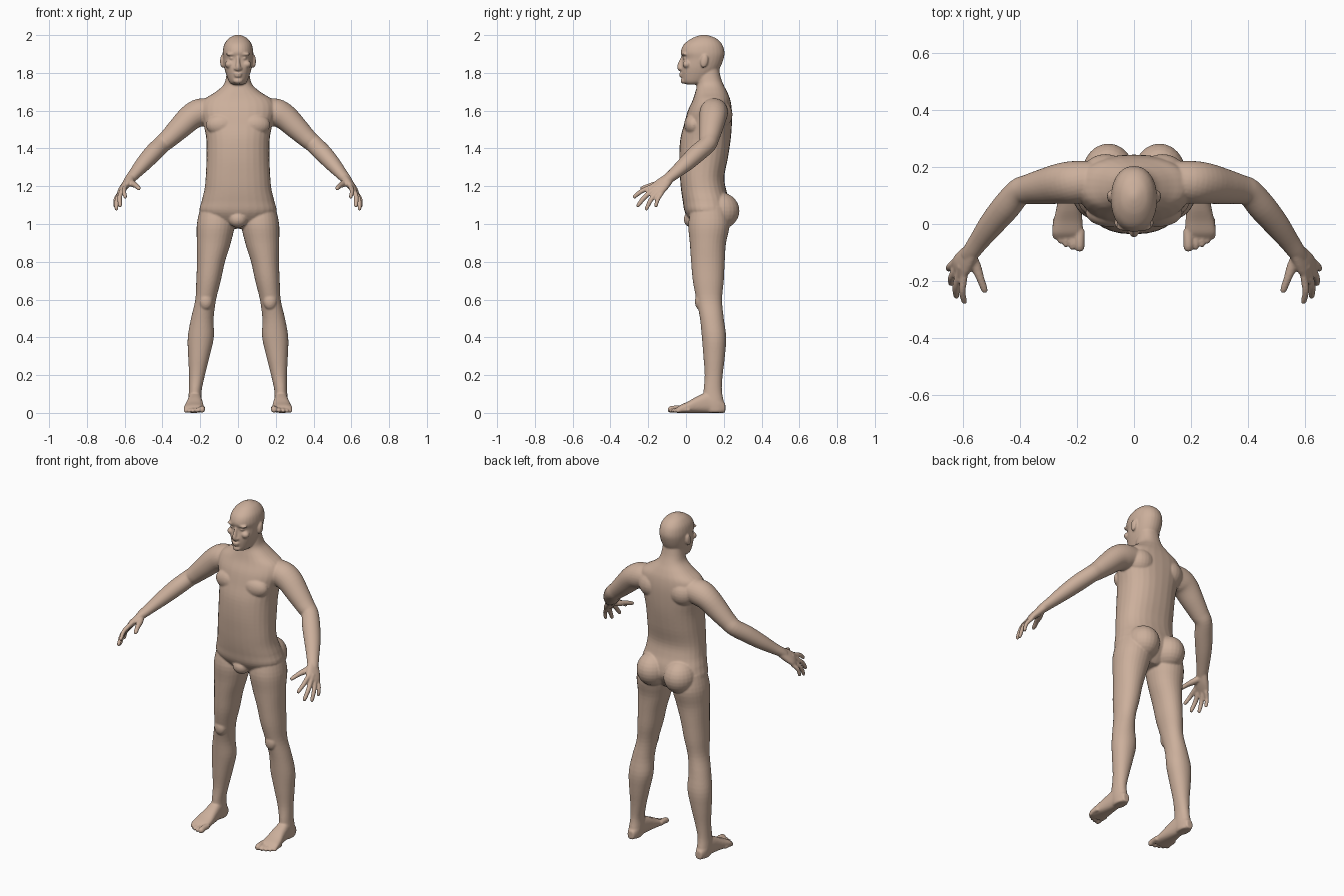
import bpy, bmesh, math
from mathutils import Vector, Matrix

bm = bmesh.new()
SIDES = 28


def smooth_rows(rows, k=4):
    """Catmull-Rom interpolation of section rows."""
    out = []
    n = len(rows)
    for i in range(n - 1):
        a, b, c, d = (rows[max(0, min(n - 1, i + j))] for j in (-1, 0, 1, 2))
        for s in range(k):
            t = s / k
            out.append([0.5 * (2 * q + (r - p) * t + (2 * p - 5 * q + 4 * r - w) * t * t
                               + (3 * q - p - 3 * r + w) * t ** 3) for p, q, r, w in zip(a, b, c, d)])
    out.append(list(rows[-1]))
    return out


def skin(rings, exponent=2.0, both=False):
    """Closed skin over rings of (centre, u axis, v axis)."""
    for sx in ((1, -1) if both else (1,)):
        loops = []
        for c, u, v in rings:
            loop = []
            for i in range(SIDES):
                a = 2 * math.pi * i / SIDES
                ca, sa = math.cos(a), math.sin(a)
                p = (c + u * math.copysign(abs(ca) ** (2 / exponent), ca)
                     + v * math.copysign(abs(sa) ** (2 / exponent), sa))
                loop.append(bm.verts.new((p.x * sx, p.y, p.z)))
            loops.append(loop)
        for a, b in zip(loops, loops[1:]):
            for i in range(SIDES):
                j = (i + 1) % SIDES
                bm.faces.new((a[i], a[j], b[j], b[i]))
        bm.faces.new(loops[0])
        bm.faces.new(loops[-1])


def upright(rows, exponent=2.0, both=False):
    """Rows: z, centre x, half width, front y, back y."""
    skin([(Vector((cx, (f + b) / 2, z)), Vector((rx, 0, 0)), Vector((0, (b - f) / 2, 0)))
          for z, cx, rx, f, b in smooth_rows(rows)], exponent, both)


def limb(rows, ref, exponent=2.0, both=True):
    """Rows: x, y, z, radius along ref, radius across."""
    rows = smooth_rows(rows)
    pts = [Vector(r[:3]) for r in rows]
    rings = []
    for i, r in enumerate(rows):
        t = (pts[min(i + 1, len(pts) - 1)] - pts[max(i - 1, 0)]).normalized()
        u = Vector(ref)
        u = (u - t * u.dot(t)).normalized()
        rings.append((pts[i], u * r[3], t.cross(u) * r[4]))
    skin(rings, exponent, both)


def blob(c, r, both=True, tilt=0.0):
    for sx in ((1, -1) if both else (1,)):
        m = (Matrix.Translation((c[0] * sx, c[1], c[2])) @ Matrix.Rotation(tilt, 4, 'X')
             @ Matrix.Diagonal((*r, 1)))
        bmesh.ops.create_uvsphere(bm, u_segments=24, v_segments=14, radius=1, matrix=m)


# torso and neck
upright([(.975, 0, .04, .07, .18), (1.0, 0, .12, .035, .20), (1.06, 0, .200, -.005, .235),
         (1.12, 0, .193, -.017, .232), (1.18, 0, .178, -.026, .213), (1.25, 0, .171, -.032, .203),
         (1.35, 0, .167, -.036, .222), (1.45, 0, .168, -.030, .237), (1.53, 0, .183, -.010, .243),
         (1.60, 0, .200, .010, .243), (1.655, 0, .185, .035, .235), (1.695, 0, .125, .048, .220),
         (1.735, 0, .078, .058, .200), (1.78, 0, .063, .058, .183), (1.85, 0, .055, .06, .17)], 2.3)
blob((.09, .178, 1.07), (.092, .105, .098))           # buttocks
blob((.085, .04, 1.525), (.085, .05, .06))            # chest
blob((0, .035, 1.025), (.05, .047, .045), False)      # groin
blob((.10, .17, 1.58), (.085, .076, .08))             # shoulder blades

# head
upright([(1.738, 0, .028, .005, .06), (1.752, 0, .046, -.016, .11), (1.79, 0, .062, -.025, .155),
         (1.83, 0, .073, -.026, .182), (1.875, 0, .079, -.018, .199), (1.91, 0, .081, -.028, .204),
         (1.95, 0, .073, -.012, .192), (1.98, 0, .052, .026, .164), (1.995, 0, .028, .06, .13),
         (2.002, 0, .008, .088, .105)], 2.15)
limb([(0, -.012, 1.893, .008, .010), (0, -.022, 1.865, .009, .013), (0, -.031, 1.835, .013, .016),
      (0, -.030, 1.820, .015, .013), (0, -.024, 1.813, .010, .006)], (1, 0, 0), 2, False)  # nose
blob((.014, -.026, 1.823), (.009, .010, .008))        # nostrils
blob((.034, -.008, 1.899), (.030, .017, .009))        # brow
blob((.032, -.006, 1.878), (.015, .011, .008))        # eyes
blob((.046, .004, 1.845), (.024, .022, .020))         # cheeks
blob((0, -.026, 1.795), (.022, .011, .006), False)    # lips
blob((0, -.025, 1.783), (.019, .011, .006), False)
blob((0, -.010, 1.758), (.026, .019, .016), False)    # chin
blob((.084, .097, 1.862), (.011, .020, .035), True, -.2)  # ears

# arms
limb([(.13, .150, 1.60, .070, .065), (.20, .147, 1.590, .075, .074), (.25, .143, 1.565, .073, .068),
      (.31, .133, 1.508, .064, .060), (.37, .122, 1.450, .053, .050), (.405, .112, 1.42, .048, .047),
      (.45, .060, 1.375, .050, .047), (.50, .000, 1.320, .045, .041), (.545, -.060, 1.268, .036, .031),
      (.57, -.095, 1.240, .032, .026), (.585, -.115, 1.222, .028, .022)], (.6, .8, 0))

# palms
SPREAD = (.45, .80, -.40)
limb([(.565, -.088, 1.245, .029, .022), (.588, -.120, 1.215, .040, .022),
      (.608, -.147, 1.190, .045, .018), (.619, -.166, 1.172, .040, .011)], SPREAD, 2.3)

# fingers: knuckle and tip
for k, t, r in (((.597, -.182, 1.197), (.597, -.280, 1.140), .0115),
                ((.612, -.170, 1.183), (.626, -.260, 1.092), .0120),
                ((.622, -.152, 1.170), (.646, -.214, 1.074), .0115),
                ((.628, -.130, 1.162), (.654, -.162, 1.090), .0105)):
    k, t = Vector(k), Vector(t)
    back = k + (k - t) * .25
    mid = (k + t) / 2 + Vector((.007, -.003, .006))
    limb([(*back, r, r), (*k, r * 1.15, r * 1.1), (*mid, r * 1.1, r * 1.05),
          (*k.lerp(t, .92), r * .9, r * .85), (*t, r * .5, r * .5)], SPREAD)
# thumbs
limb([(.575, -.110, 1.225, .020, .018), (.556, -.150, 1.212, .019, .017),
      (.540, -.192, 1.203, .014, .013), (.526, -.230, 1.190, .012, .011),
      (.522, -.242, 1.185, .006, .006)], (1, 0, 0))

# legs
upright([(1.09, .118, .080, .03, .215), (1.0, .118, .100, .012, .232), (.9, .128, .090, .020, .212),
         (.8, .143, .074, .027, .205), (.7, .156, .065, .036, .200), (.6, .171, .055, .055, .191),
         (.5, .189, .060, .074, .200), (.4, .197, .069, .084, .213), (.3, .207, .057, .092, .206),
         (.2, .217, .042, .099, .194), (.12, .226, .034, .093, .190), (.06, .228, .036, .090, .200),
         (.015, .228, .034, .10, .208), (.002, .228, .028, .11, .200)], 2.1, True)
blob((.170, .075, .59), (.036, .028, .045))           # kneecaps

# feet: y, centre x, half width, top z
foot = [(.208, .228, .020, .050), (.17, .228, .034, .088), (.12, .228, .036, .110),
        (.06, .229, .043, .088), (.01, .232, .051, .060), (-.03, .234, .054, .042), (-.05, .234, .046, .026)]
skin([(Vector((cx, y, top / 2)), Vector((rx, 0, 0)), Vector((0, 0, top / 2)))
      for y, cx, rx, top in smooth_rows(foot)], 2.5, True)

# toes
for x, tip, r in ((.191, -.096, .0165), (.217, -.090, .0115), (.239, -.081, .011),
                  (.259, -.069, .0105), (.277, -.054, .010)):
    limb([(x - .002, tip + .075, r + .006, r, r), (x, tip + .035, r + .006, r, r),
          (x, tip + .012, r + .001, r, r), (x, tip, r, r * .6, r * .6)], (1, 0, 0))

# one continuous skin over all parts
bmesh.ops.recalc_face_normals(bm, faces=bm.faces[:])
mesh = bpy.data.meshes.new("body")
bm.to_mesh(mesh)
bm.free()
body = bpy.data.objects.new("body", mesh)
bpy.context.collection.objects.link(body)
skin_mat = bpy.data.materials.new("skin")
skin_mat.diffuse_color = (.60, .43, .33, 1)
mesh.materials.append(skin_mat)

remesh = body.modifiers.new("one_skin", 'REMESH')
remesh.mode = 'VOXEL'
remesh.voxel_size = .005
remesh.use_smooth_shade = True
soften = body.modifiers.new("soften", 'SMOOTH')
soften.factor = .5
soften.iterations = 5
